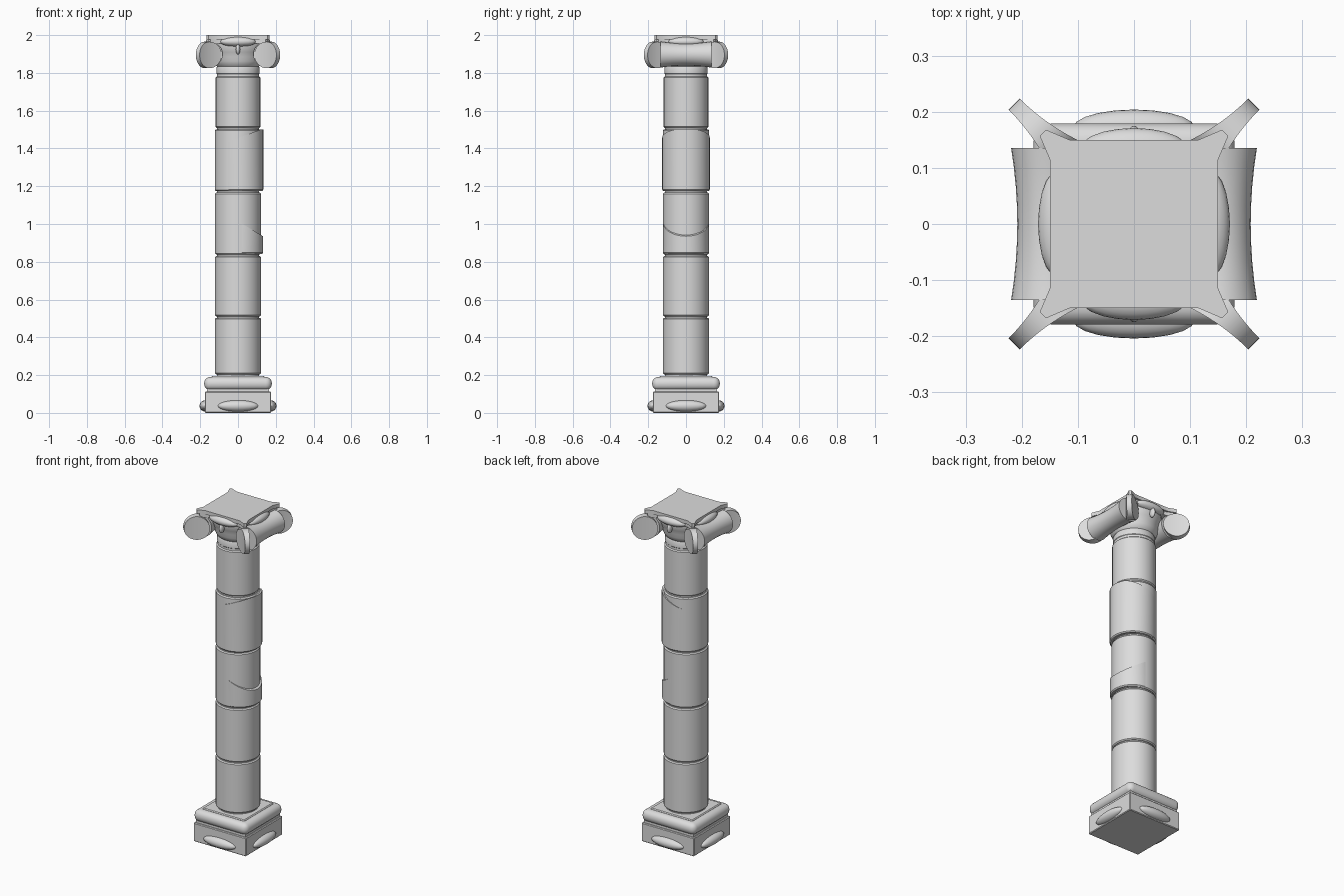
import bpy, bmesh, math
from mathutils import Matrix, Vector

if "Cube" in bpy.data.objects:
    bpy.data.objects.remove(bpy.data.objects["Cube"], do_unlink=True)

stone = bpy.data.materials.new("pale_grey_stone")
stone.use_nodes = True
GREY = (0.72, 0.72, 0.72, 1)
stone.diffuse_color = GREY
stone.node_tree.nodes["Principled BSDF"].inputs["Base Color"].default_value = GREY


def finish(name, bm, angle=35):
    bmesh.ops.recalc_face_normals(bm, faces=bm.faces)
    mesh = bpy.data.meshes.new(name)
    bm.to_mesh(mesh)
    bm.free()
    mesh.materials.append(stone)
    for p in mesh.polygons:
        p.use_smooth = True
    mesh.set_sharp_from_angle(angle=math.radians(angle))
    ob = bpy.data.objects.new(name, mesh)
    bpy.context.collection.objects.link(ob)
    return ob


def loft(name, rings):
    """Skin a list of closed rings and cap both ends."""
    bm = bmesh.new()
    loops = [[bm.verts.new(p) for p in ring] for ring in rings]
    n = len(loops[0])
    for a, b in zip(loops, loops[1:]):
        for i in range(n):
            j = (i + 1) % n
            bm.faces.new((a[i], a[j], b[j], b[i]))
    bm.faces.new(loops[0])
    bm.faces.new(loops[-1])
    return finish(name, bm)


def circle(r, z, x=0, n=40):
    return [Vector((x + r * math.cos(math.tau * i / n), r * math.sin(math.tau * i / n), z))
            for i in range(n)]


def lathe(name, profile):
    return loft(name, [circle(r, z) for r, z in profile])


def block(name, half, z0, z1, bevel=0.0, segments=1):
    bm = bmesh.new()
    bmesh.ops.create_cube(bm, size=1)
    for v in bm.verts:
        v.co = (v.co.x * 2 * half, v.co.y * 2 * half, z0 + (v.co.z + 0.5) * (z1 - z0))
    if bevel:
        bmesh.ops.bevel(bm, geom=bm.edges[:], offset=bevel, segments=segments,
                        profile=0.5, affect='EDGES')
    return finish(name, bm)


def boss(name, turn, out, z, size):
    """Flattened oval swelling on one of the four sides."""
    bm = bmesh.new()
    bmesh.ops.create_uvsphere(bm, u_segments=20, v_segments=12, radius=1)
    m = (Matrix.Rotation(turn, 4, 'Z') @ Matrix.Translation((0, -out, z))
         @ Matrix.Diagonal((*size, 1)))
    bmesh.ops.transform(bm, matrix=m, verts=bm.verts)
    return finish(name, bm)


# Square base
block("plinth", 0.175, 0, 0.112, 0.004)
block("plinth_gap", 0.165, 0.10, 0.13)
block("base_cushion", 0.179, 0.12, 0.19, 0.032, 5)
block("base_step", 0.14, 0.18, 0.196, 0.005)

# Bosses on the four sides of the plinth and of the capital
for i, side in enumerate(("front", "left", "back", "right")):
    turn = i * math.pi / 2
    boss("plinth_boss_" + side, turn, 0.172, 0.037, (0.108, 0.032, 0.03))
    boss("capital_boss_" + side, turn, 0.135, 1.965, (0.095, 0.036, 0.027))

# Drums of the shaft with narrow joints between them
joints = [0.2, 0.507, 0.835, 1.17, 1.505, 1.785]
for i, (z0, z1) in enumerate(zip(joints, joints[1:])):
    r = 0.118 if i == 4 else 0.122
    lathe("drum_%d" % (i + 1), [(r - 0.006, z0 + 0.004), (r, z0 + 0.01),
                                (r, z1 - 0.01), (r - 0.006, z1 - 0.004)])
lathe("shaft_core", [(0.112, 0.18), (0.112, 1.83)])


# Broken outer skins on two drums, with sloping upper edges
def skin(name, r, x, z0, top_at):
    top = circle(r, 0, x)
    for p in top:
        p.z = top_at(p.x)
    loft(name, [circle(r - 0.005, z0, x), circle(r, z0 + 0.006, x), top])


skin("lower_broken_skin", 0.121, 0.012, 0.842, lambda x: 0.935 + 0.6 * (0.133 - x))
skin("upper_broken_skin", 0.126, 0.008, 1.176, lambda x: min(1.5, 1.41 + 0.38 * (x + 0.118)))

# Round part of the capital
lathe("neck_ring", [(0.108, 1.79), (0.114, 1.797), (0.114, 1.828), (0.11, 1.835)])
lathe("echinus", [(0.108, 1.832), (0.118, 1.842), (0.127, 1.862), (0.13, 1.885),
                  (0.138, 1.91), (0.15, 1.94), (0.146, 1.97)])

# Rolled bolsters along the left and right sides, flaring to their ends
for side, sx in (("left", 1), ("right", -1)):
    rings = []
    for k in range(9):
        y = -0.135 + 0.27 * k / 8
        r = 0.058 + 0.011 * (y / 0.135) ** 2
        rings.append([(p.x + sx * 0.15, y, p.y + 1.897) for p in circle(r, 0, n=28)])
    loft("bolster_" + side, rings)

# Thin diagonal volutes, rounded at the outer edge and thickening inward
for i, corner in enumerate(("back_left", "back_right", "front_right", "front_left")):
    ang = math.pi / 4 + i * math.pi / 2
    along = Vector((math.cos(ang), math.sin(ang), 0))
    across = Vector((-math.sin(ang), math.cos(ang), 0))
    rings = []
    for k in range(25):
        a = math.pi * (1 - k / 24)
        d = 0.232 + 0.07 * math.cos(a)
        h = max(0.07 * math.sin(a), 0.002)
        w = 0.014 + 0.026 * ((0.302 - d) / 0.14) ** 2
        mid = along * d + Vector((0, 0, 1.895))
        rings.append([mid + across * s * w + Vector((0, 0, t * h))
                      for s, t in ((-1, -1), (1, -1), (1, 1), (-1, 1))])
    loft("volute_" + corner, rings)

# Top slab with a small horn at every corner
HORN = [(0.15, 0.08), (0.15, 0.115), (0.168, 0.157), (0.157, 0.168), (0.115, 0.15), (0.08, 0.15)]


def slab(name, scale, z0, z1):
    outline = [Matrix.Rotation(i * math.pi / 2, 3, 'Z') @ Vector((x * scale, y * scale, 0))
               for i in range(4) for x, y in HORN]
    loft(name, [[p + Vector((0, 0, z)) for p in outline] for z in (z0, z1)])


slab("abacus", 1.0, 1.978, 2.0)
slab("abacus_underside", 0.93, 1.955, 1.98)

# Small pointed ornaments under the front and back bosses
for side, turn in (("front", 0), ("back", math.pi)):
    boss("ornament_" + side, turn, 0.155, 1.925, (0.012, 0.02, 0.028))
